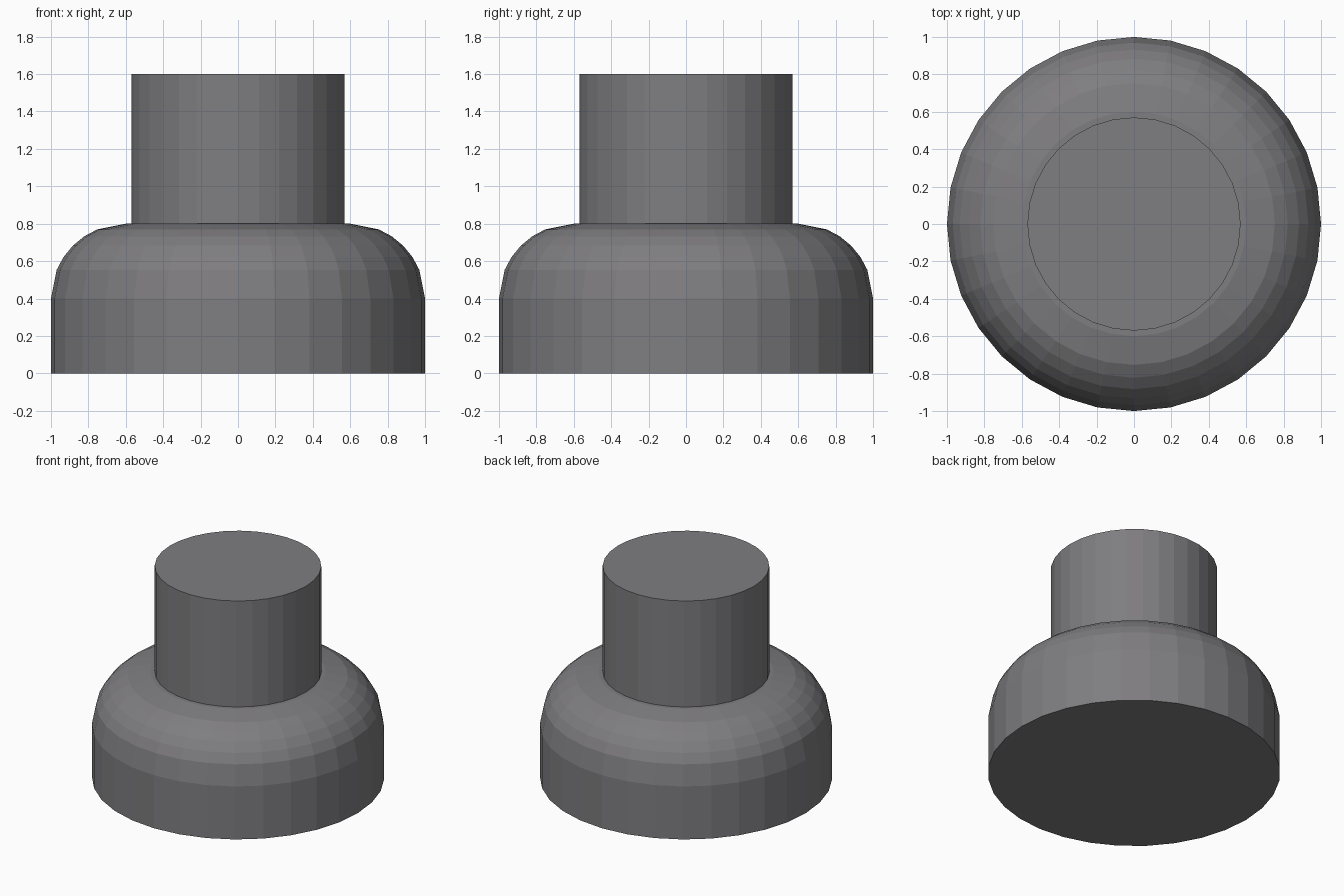
import bpy, bmesh
from math import sin, cos, radians, tau

if "Cube" in bpy.data.objects:
    bpy.data.objects.remove(bpy.data.objects["Cube"])

SIDES = 32

# Dark grey finish
grey = bpy.data.materials.new("dark_grey")
grey.diffuse_color = (0.21, 0.205, 0.215, 1)
grey.use_nodes = True
grey.node_tree.nodes["Principled BSDF"].inputs["Base Color"].default_value = grey.diffuse_color


def lathe(name, profile):
    """Closed solid of revolution from (radius, z) points, bottom to top."""
    bm = bmesh.new()
    rings = [[bm.verts.new((r * cos(tau * i / SIDES), r * sin(tau * i / SIDES), z))
              for i in range(SIDES)] for r, z in profile]
    for lower, upper in zip(rings, rings[1:]):
        for i in range(SIDES):
            j = (i + 1) % SIDES
            bm.faces.new((lower[i], lower[j], upper[j], upper[i]))
    bm.faces.new(rings[0][::-1])
    bm.faces.new(rings[-1])
    mesh = bpy.data.meshes.new(name)
    bm.to_mesh(mesh)
    bm.free()
    mesh.materials.append(grey)
    obj = bpy.data.objects.new(name, mesh)
    bpy.context.collection.objects.link(obj)
    return obj


# Wide base with a rounded shoulder
shoulder = [(0.6 + 0.4 * cos(radians(a)), 0.4 + 0.4 * sin(radians(a)))
            for a in (0, 22.5, 33.75, 45, 56.25, 67.5, 90)]
lathe("base", [(1.0, 0.0)] + shoulder)

# Straight upper neck
lathe("neck", [(0.57, 0.8), (0.57, 1.6)])
